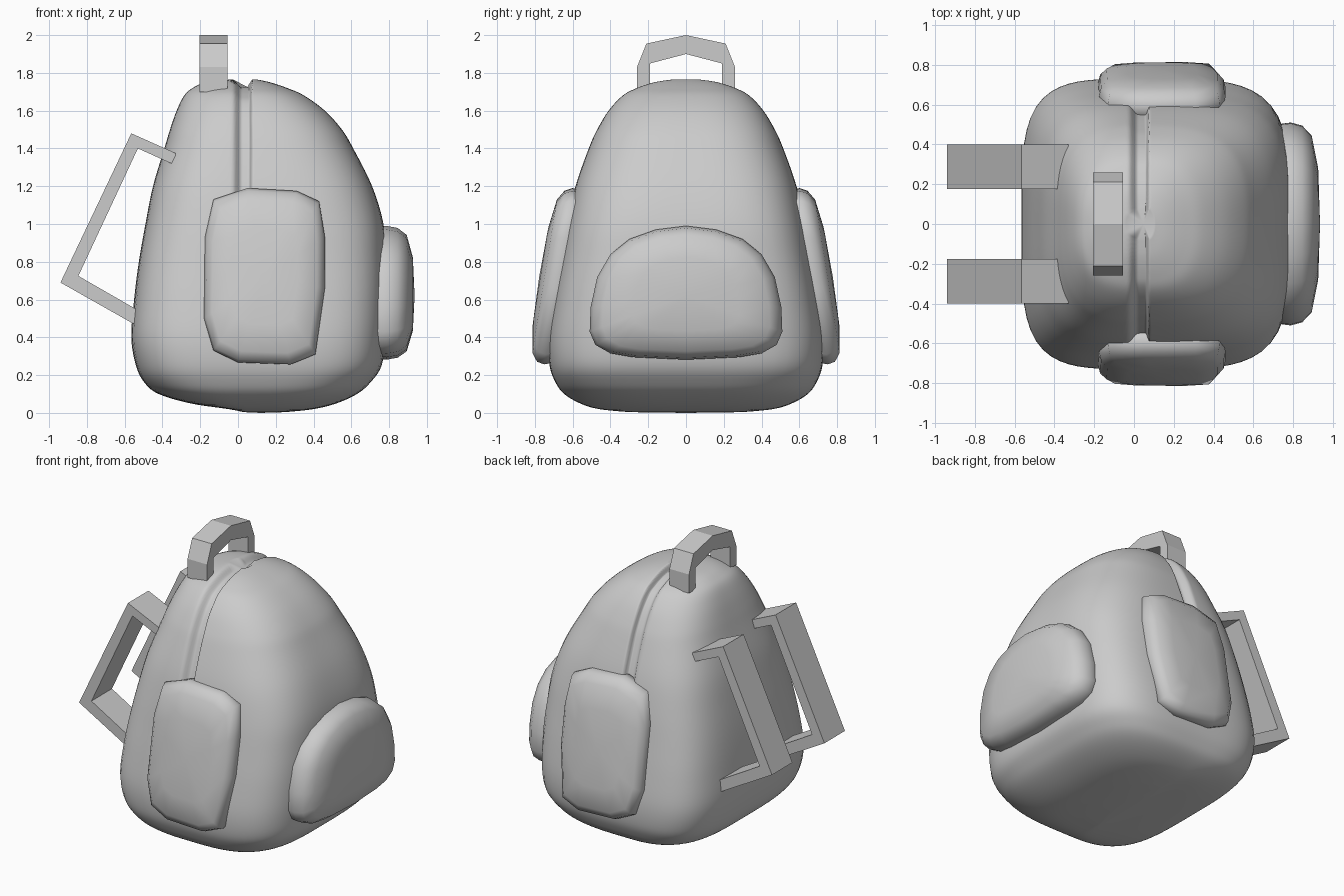
import bpy, bmesh, math

if "Cube" in bpy.data.objects:
    bpy.data.objects.remove(bpy.data.objects["Cube"])

CX = 0.05  # x of the zip seam, used as the centre of every body section


def finish(bm, name, smooth):
    bmesh.ops.recalc_face_normals(bm, faces=bm.faces)
    me = bpy.data.meshes.new(name)
    for f in bm.faces:
        f.smooth = smooth
    bm.to_mesh(me)
    bm.free()
    ob = bpy.data.objects.new(name, me)
    bpy.context.collection.objects.link(ob)
    return ob


def bridge(bm, a, b):
    for i in range(len(a)):
        j = (i + 1) % len(a)
        bm.faces.new((a[i], a[j], b[j], b[i]))


def fan(bm, ring, co):
    c = bm.verts.new(co)
    for i in range(len(ring)):
        bm.faces.new((ring[i], ring[(i + 1) % len(ring)], c))


def spline(rows, steps):
    out = []
    for i in range(len(rows) - 1):
        p0, p1, p2 = rows[max(i - 1, 0)], rows[i], rows[i + 1]
        p3 = rows[min(i + 2, len(rows) - 1)]
        for s in range(steps):
            t = s / steps
            out.append([0.5 * (2 * b + (c - a) * t + (2 * a - 5 * b + 4 * c - d) * t * t
                               + (3 * b - a - 3 * c + d) * t ** 3)
                        for a, b, c, d in zip(p0, p1, p2, p3)])
    return out + [list(rows[-1])]


# Body sections: z, left x, right x, half depth, squareness
SECTIONS = [
    (0.004, 0.03, 0.25, 0.30, 2.5), (0.02, -0.05, 0.40, 0.46, 3.0),
    (0.05, -0.25, 0.52, 0.56, 3.3), (0.10, -0.42, 0.63, 0.645, 3.6),
    (0.16, -0.495, 0.70, 0.69, 3.9), (0.25, -0.54, 0.76, 0.722, 4.1),
    (0.40, -0.565, 0.78, 0.728, 4.2), (0.60, -0.55, 0.787, 0.70, 4.2),
    (0.80, -0.525, 0.785, 0.665, 4.0), (1.00, -0.49, 0.77, 0.63, 3.7),
    (1.20, -0.45, 0.71, 0.585, 3.4), (1.40, -0.39, 0.61, 0.515, 3.1),
    (1.50, -0.36, 0.55, 0.47, 3.0), (1.60, -0.325, 0.46, 0.41, 2.8),
    (1.68, -0.285, 0.35, 0.335, 2.7), (1.72, -0.24, 0.26, 0.26, 2.6),
    (1.75, -0.17, 0.17, 0.17, 2.5), (1.765, -0.04, 0.10, 0.08, 2.2),
]


def seam_depth(x, z):
    # gentle left bank, flat floor, steep right bank, fading out under the pockets
    left = min(max((x + 0.03) / 0.05, 0), 1)
    right = min(max((0.075 - x) / 0.015, 0), 1)
    fade = min(max((z - 0.85) / 0.3, 0), 1)
    return 0.042 * left * left * (3 - 2 * left) * right * fade


def make_body(n=128):
    bm = bmesh.new()
    rings = []
    for z, xl, xr, hy, p in spline(SECTIONS, 5):
        ring = []
        for i in range(n):
            t = 2 * math.pi * i / n
            phi = math.pi / 2 + t - 0.4 * math.sin(2 * t)  # denser near the seam
            c, s = math.cos(phi), math.sin(phi)
            w = xr - CX if c > 0 else CX - xl
            r = (abs(c / w) ** p + abs(s / hy) ** p) ** (-1 / p)
            ring.append(bm.verts.new((CX + r * c, r * s, z)))
        rings.append(ring)
    for a, b in zip(rings, rings[1:]):
        bridge(bm, a, b)
    fan(bm, rings[0], (0.12, 0, 0))
    fan(bm, rings[-1], (CX, 0, 1.768))
    bmesh.ops.recalc_face_normals(bm, faces=bm.faces)
    bm.normal_update()
    moves = [(v, v.normal * seam_depth(v.co.x, v.co.z)) for v in bm.verts]
    for v, d in moves:
        v.co -= d
    return finish(bm, "bag_body", True)


def pocket(name, outline, centre, thick, place):
    # padded shell: (outline scale, height as a share of the thickness)
    bm = bmesh.new()
    rings = []
    for s, h in [(0.97, -0.7), (1, 0.05), (0.97, 0.42), (0.87, 0.73), (0.55, 0.94)]:
        rings.append([bm.verts.new(place(centre[0] + (u - centre[0]) * s,
                                         centre[1] + (v - centre[1]) * s, h * thick))
                      for u, v in outline])
    for a, b in zip(rings, rings[1:]):
        bridge(bm, a, b)
    fan(bm, rings[0], place(*centre, -0.7 * thick))
    fan(bm, rings[-1], place(*centre, thick))
    return finish(bm, name, True)


def prism(name, outline, lo, hi, place):
    bm = bmesh.new()
    a = [bm.verts.new(place(u, v, lo)) for u, v in outline]
    b = [bm.verts.new(place(u, v, hi)) for u, v in outline]
    bridge(bm, a, b)
    bm.faces.new(a)
    bm.faces.new(b)
    return finish(bm, name, False)


make_body()

# Side pockets and shoulder straps, one of each per side
side = [(-0.13, 1.13), (0.05, 1.19), (0.31, 1.175), (0.43, 1.12), (0.46, 0.93), (0.46, 0.66),
        (0.41, 0.31), (0.28, 0.257), (0.0, 0.267), (-0.13, 0.33), (-0.18, 0.5), (-0.175, 0.93)]
strap = [(-0.33, 1.375), (-0.565, 1.48), (-0.94, 0.69), (-0.48, 0.43),
         (-0.48, 0.515), (-0.845, 0.725), (-0.53, 1.40), (-0.33, 1.31)]
for label, sy in (("front", -1), ("back", 1)):
    pocket(label + "_side_pocket", side, (0.14, 0.72), 0.105,
           lambda u, v, h: (u, sy * (0.73 - (v - 0.36) * 0.16 + h), v))
    prism(label + "_shoulder_strap", strap, 0.175, 0.40, lambda u, v, w: (u, sy * w, v))

# Large rounded pocket on the outer face
half = [(0.16, 0.97), (0.30, 0.92), (0.40, 0.84), (0.47, 0.72), (0.505, 0.56),
        (0.51, 0.43), (0.48, 0.36), (0.40, 0.315), (0.28, 0.295)]
outline = [(0, 0.99)] + half + [(0, 0.282)] + [(-u, v) for u, v in reversed(half)]
pocket("large_pocket", outline, (0, 0.62), 0.155, lambda u, v, h: (0.78 + h, u, v))

# Carry handle on top
arch = [(0.26, 1.70), (0.26, 1.83), (0.21, 1.955), (0, 2.0), (-0.21, 1.955), (-0.26, 1.83),
        (-0.26, 1.70), (-0.19, 1.70), (-0.19, 1.85), (0, 1.90), (0.19, 1.85), (0.19, 1.70)]
prism("carry_handle", arch, -0.205, -0.055, lambda u, v, w: (w, u, v))
